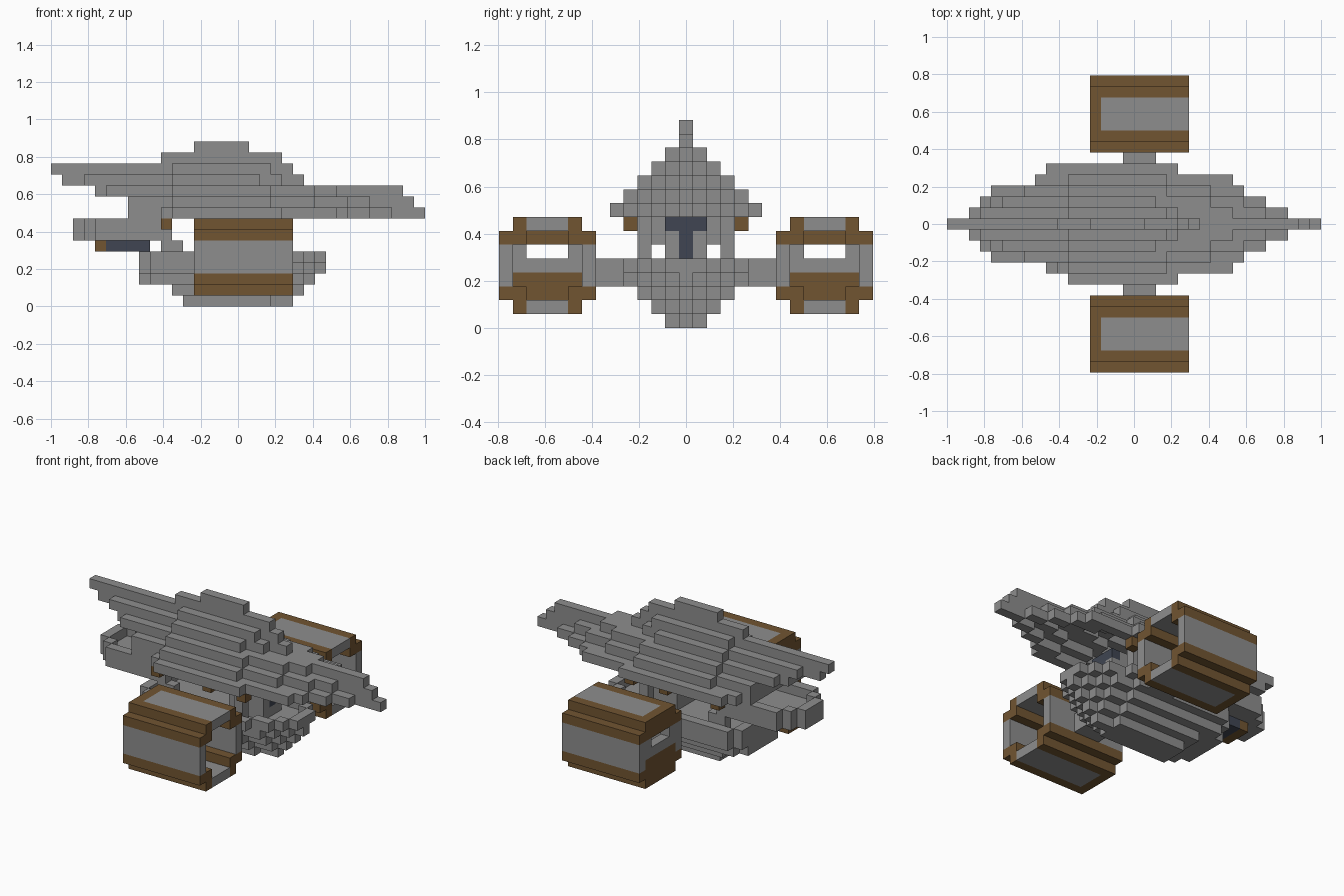
import bpy, bmesh

U = 1 / 17  # size of one block

cube = bpy.data.objects.get("Cube")
if cube:
    bpy.data.objects.remove(cube, do_unlink=True)


def material(name, rgb):
    m = bpy.data.materials.new(name)
    m.use_nodes = True
    m.diffuse_color = (*rgb, 1)
    m.node_tree.nodes["Principled BSDF"].inputs["Base Color"].default_value = (*rgb, 1)
    return m


GREY = material("stone grey", (0.27, 0.27, 0.27))
BROWN = material("wood brown", (0.165, 0.09, 0.031))
DARK = material("slate blue", (0.05, 0.06, 0.085))


def box(x0, x1, y0, y1, z0, z1):
    """Blocks from x0 to x1 and z0 to z1 (edges), rows y0 to y1 (inclusive)."""
    return {(x, y, z) for x in range(x0, x1)
            for y in range(y0, y1 + 1) for z in range(z0, z1)}


def enclosed(cells):
    """Blocks with a neighbour on all four sides of their level."""
    return {(x, y, k) for x, y, k in cells
            if {(x + 1, y, k), (x - 1, y, k), (x, y + 1, k), (x, y - 1, k)} <= cells}


def layer(z, rows, hollow=False):
    """One level, mirrored in y; each row is its (rear, front) extent."""
    cells = set()
    for y, (a, b) in enumerate(rows):
        cells |= box(a, b, y, y, z, z + 1) | box(a, b, -y, -y, z, z + 1)
    return cells - enclosed(cells) if hollow else cells


def mirror(cells):
    return cells | {(x, -y, z) for x, y, z in cells}


def build(name, cells, mat):
    """Outer skin of a set of blocks, with flat areas merged."""
    bm = bmesh.new()
    verts = {}

    def vert(p):
        if p not in verts:
            verts[p] = bm.verts.new((p[0] * U, (p[1] - 0.5) * U, p[2] * U))
        return verts[p]

    for c in sorted(cells):
        for axis in range(3):
            for side in (0, 1):
                n = list(c)
                n[axis] += 2 * side - 1
                if tuple(n) in cells:
                    continue
                u, v = (axis + 1) % 3, (axis + 2) % 3
                ring = []
                for du, dv in ((0, 0), (1, 0), (1, 1), (0, 1)):
                    p = list(c)
                    p[axis] += side
                    p[u] += du
                    p[v] += dv
                    ring.append(vert(tuple(p)))
                bm.faces.new(ring if side else ring[::-1])
    bmesh.ops.dissolve_limit(bm, angle_limit=0.01, verts=bm.verts, edges=bm.edges)
    mesh = bpy.data.meshes.new(name)
    bm.to_mesh(mesh)
    bm.free()
    mesh.materials.append(mat)
    ob = bpy.data.objects.new(name, mesh)
    bpy.context.collection.objects.link(ob)
    return ob


# Stepped canopy: low pointed nose, high pointed tail, hollow underneath
canopy = layer(14, [(-4, 1)]) | layer(13, [(-7, 4)])
canopy |= layer(12, [(-17, 5), (-6, 3)])
canopy |= layer(11, [(-16, 6), (-14, 4), (-6, 2)])
canopy |= layer(10, [(-13, 15), (-13, 9), (-12, 7), (-6, 3)])
canopy |= layer(9, [(-10, 16), (-10, 12), (-10, 10), (-10, 7), (-6, 3)])
canopy |= layer(8, [(-10, 17), (-10, 14), (-10, 12), (-10, 10), (-7, 9), (-6, 4)])
canopy |= box(-9, -7, 4, 4, 8, 9) | box(-8, -6, 5, 5, 8, 9)
core = {(x, y, z) for x, y, z in enclosed(canopy) if (x, y, z + 1) in canopy}
build("canopy", canopy - core, GREY)

# Hull, widening upward, with an open rim on the deck
hull = layer(0, [(-5, 5), (-5, 3)])
hull |= layer(1, [(-6, 6), (-6, 5), (-6, 3)])
hull |= layer(2, [(-9, 7), (-9, 6), (-9, 5), (-8, 3)])
hull |= layer(3, [(-9, 8), (-9, 7), (-9, 6), (-9, 5), (-8, 3)])
hull |= layer(4, [(-9, 8), (-9, 8), (-9, 7), (-9, 6), (-8, 4)], hollow=True)
build("hull", hull, GREY)

# Rear gallery with a raised rim, and the posts that carry the canopy
gallery_rows = [(-15, -7), (-15, -7), (-14, -7), (-13, -7)]
build("rear_gallery", layer(6, gallery_rows) | layer(7, gallery_rows, True), GREY)
build("posts", mirror(box(-7, -5, 3, 3, 4, 6) | box(-7, -6, 3, 3, 6, 8)
                      | box(2, 3, 3, 3, 4, 8)), GREY)
build("gallery_floor", box(-12, -8, -1, 1, 5, 6), DARK)
build("gallery_floor_end", box(-13, -12, -1, 1, 5, 6), BROWN)

# Cabin with a dark T-shaped front window
window = box(3, 4, 0, 0, 5, 7) | box(3, 4, -1, 1, 7, 8)
build("cabin", box(0, 4, -1, 1, 4, 8) - window, GREY)
build("cabin_window", window, DARK)
build("canopy_brackets", mirror(box(-7, -6, 4, 4, 7, 8) | box(-1, 0, 4, 4, 7, 8)
                                | box(3, 4, 4, 4, 7, 8)), BROWN)

# Arms out to the side pods
build("pod_arms", mirror(box(-1, 2, 5, 6, 3, 5)), GREY)

# Side pods: brown rails and rear frame, grey panels and struts
rails = set()
for outer, inner in ((1, 2), (7, 6)):
    for edge, step in ((7, 8), (13, 12)):
        rails |= box(-4, 5, min(edge, step), max(edge, step), inner, inner + 1)
        rails |= box(-4, 5, step, step, outer, outer + 1)
    rails |= box(-4, -3, 8, 12, outer, outer + 1)
    rails |= box(-4, -3, 7, 13, inner, inner + 1)
rails |= box(-4, -3, 8, 12, 3, 4)
panels = box(-3, 5, 9, 11, 7, 8) | box(-3, 5, 9, 11, 1, 2)
panels |= box(-4, 5, 7, 7, 3, 6) | box(-4, 5, 13, 13, 3, 6)
struts = box(-4, -3, 8, 8, 4, 6) | box(-4, -3, 12, 12, 4, 6) | box(-4, -3, 9, 11, 4, 5)
build("pod_rails", mirror(rails), BROWN)
build("pod_panels", mirror(panels), GREY)
build("pod_struts", mirror(struts), GREY)
